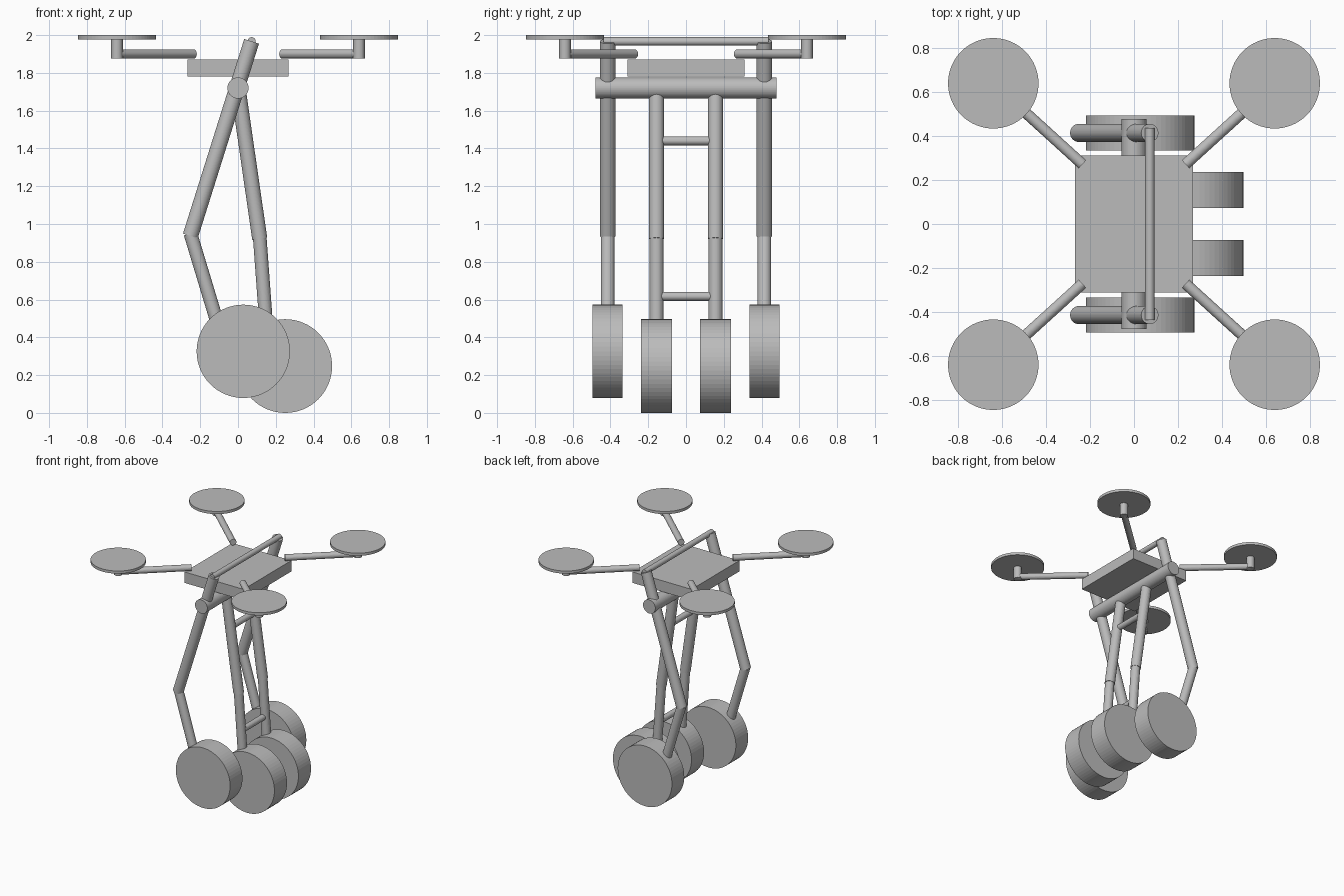
import bpy
from mathutils import Vector

if "Cube" in bpy.data.objects:
    bpy.data.objects.remove(bpy.data.objects["Cube"])

grey = bpy.data.materials.new("light grey")
grey.diffuse_color = (0.5, 0.5, 0.5, 1)
grey.use_nodes = True
grey.node_tree.nodes["Principled BSDF"].inputs["Base Color"].default_value = grey.diffuse_color


def finish(name):
    ob = bpy.context.object
    ob.name = name
    ob.data.materials.append(grey)
    return ob


def rod(name, a, b, r, sides=48):
    """Cylinder running from point a to point b."""
    a, b = Vector(a), Vector(b)
    d = b - a
    bpy.ops.mesh.primitive_cylinder_add(
        vertices=sides, radius=r, depth=d.length, location=(a + b) / 2,
        rotation=d.to_track_quat('Z', 'Y').to_euler())
    return finish(name)


# Body plate
bpy.ops.mesh.primitive_cube_add(size=1, location=(0, 0, 1.825))
bpy.context.object.scale = (0.536, 0.622, 0.09)
finish("body_plate")

# Hip axle and top handle bar
rod("hip_axle", (0, -0.478, 1.72), (0, 0.478, 1.72), 0.056)
rod("handle_bar", (0.072, -0.438, 1.967), (0.072, 0.438, 1.967), 0.022)

# Four rotors with arms and posts
for sx in (-1, 1):
    for sy in (-1, 1):
        x, y = 0.641 * sx, 0.641 * sy
        rod("rotor_arm", (0.235 * sx, 0.272 * sy, 1.9), (x, y, 1.9), 0.025)
        rod("rotor_post", (x, y, 1.877), (x, y, 1.985), 0.031)
        rod("rotor_disc", (x, y, 1.978), (x, y, 2.0), 0.206, 64)

# Outer and inner legs with wheels
for s in (-1, 1):
    y = 0.415 * s
    rod("outer_upper_leg", (0.072, y, 1.967), (-0.252, y, 0.937), 0.041)
    rod("outer_lower_leg", (-0.252, y, 0.95), (-0.065, y, 0.33), 0.036)
    rod("outer_wheel", (0.028, y - 0.08, 0.326), (0.028, y + 0.08, 0.326), 0.247, 64)

    y = 0.156 * s
    rod("inner_upper_leg", (0, y, 1.72), (0.115, y, 0.922), 0.04)
    rod("inner_lower_leg", (0.115, y, 0.93), (0.165, y, 0.25), 0.036)
    rod("inner_wheel", (0.25, y - 0.082, 0.248), (0.25, y + 0.082, 0.248), 0.248, 64)

# Braces joining the inner legs
for x, z in ((0.04, 1.44), (0.138, 0.617)):
    rod("leg_brace", (x, -0.156, z), (x, 0.156, z), 0.024)
